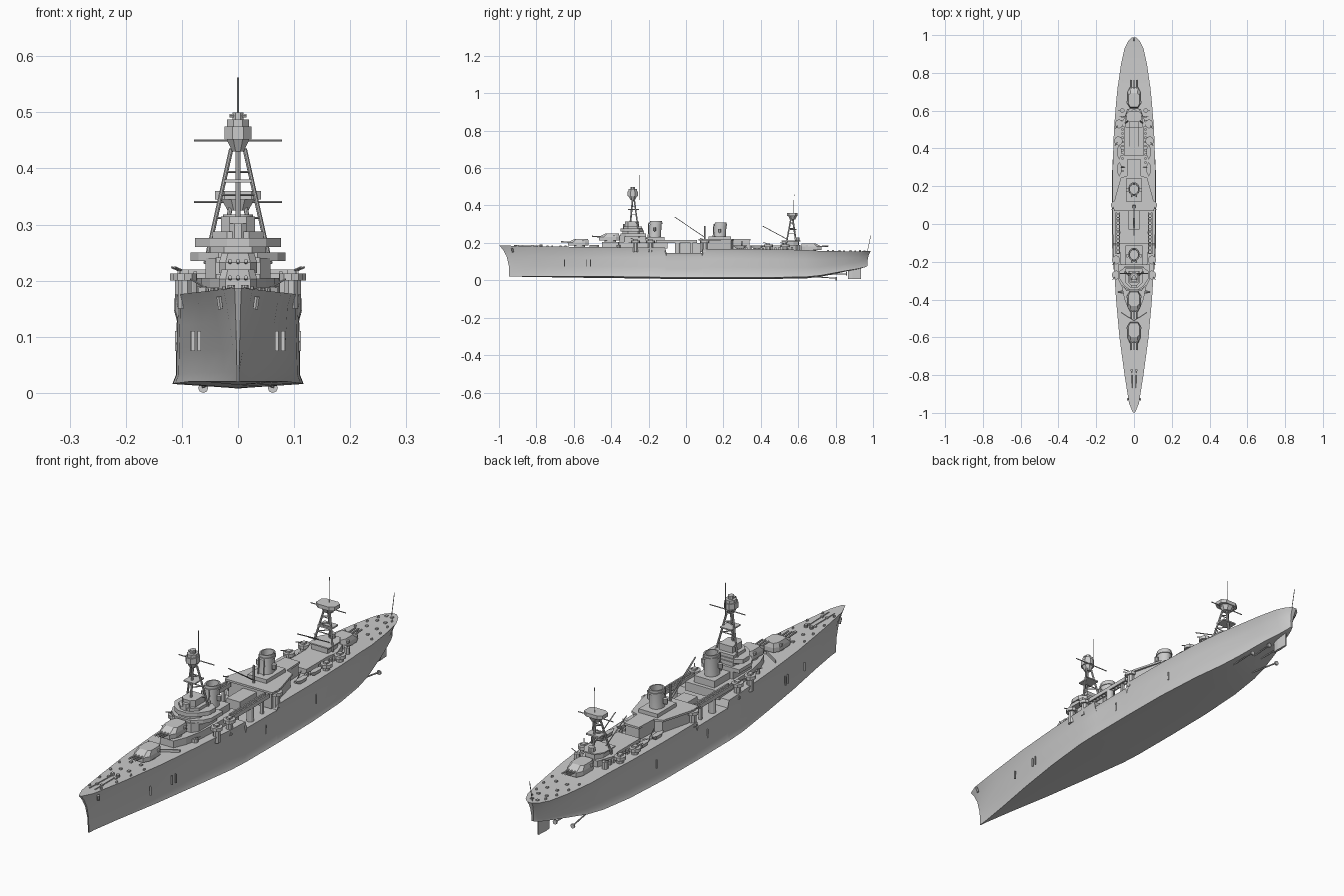
import bpy, bmesh, math, random
from mathutils import Vector
random.seed(4)

def finish(name, bm, smooth=False):
    bmesh.ops.recalc_face_normals(bm, faces=bm.faces)
    me = bpy.data.meshes.new(name)
    bm.to_mesh(me); bm.free()
    ob = bpy.data.objects.new(name, me)
    bpy.context.collection.objects.link(ob)
    if smooth:
        bpy.context.view_layer.objects.active = ob
        ob.select_set(True)
        bpy.ops.object.shade_smooth_by_angle(angle=math.radians(30))
        ob.select_set(False)
    return ob

def loft(name, rings, smooth=False):
    bm = bmesh.new()
    vs = [[bm.verts.new(p) for p in r] for r in rings]
    n = len(vs[0])
    for a, b in zip(vs, vs[1:]):
        for i in range(n):
            bm.faces.new((a[i], a[(i + 1) % n], b[(i + 1) % n], b[i]))
    bm.faces.new(vs[0]); bm.faces.new(vs[-1])
    return finish(name, bm, smooth)

def box(name, x, y, z):
    """Box from (min, max) ranges."""
    return loft(name, [[(x[0], y[0], h), (x[1], y[0], h), (x[1], y[1], h), (x[0], y[1], h)] for h in z])

def sym(half):
    return half + [(-x, y) for x, y in reversed(half)]

def prism(name, plan, z0, z1, top=1.0):
    cx = sum(p[0] for p in plan) / len(plan); cy = sum(p[1] for p in plan) / len(plan)
    return loft(name, [[(x, y, z0) for x, y in plan],
                       [(cx + (x - cx) * top, cy + (y - cy) * top, z1) for x, y in plan]])

def oval(cx, cy, rx, ry, n=12):
    return [(cx + rx * math.cos((i + .5) * math.tau / n), cy + ry * math.sin((i + .5) * math.tau / n)) for i in range(n)]

def rod(name, p, q, r=.003, n=6):
    p, q = Vector(p), Vector(q)
    rot = (q - p).to_track_quat('Z', 'Y')
    ring = [rot @ Vector((r * math.cos(i * math.tau / n), r * math.sin(i * math.tau / n), 0)) for i in range(n)]
    return loft(name, [[p + v for v in ring], [q + v for v in ring]])

# Hull stations: deck y, bottom y, deck half width, bottom half width, deck z, bottom z
stations = [(-.998, -.945, .006, .002, .187, .02), (-.95, -.91, .026, .005, .185, .02), (-.8, -.79, .05, .024, .182, .02),
            (-.6, -.6, .077, .058, .179, .02), (-.4, -.4, .095, .088, .177, .02), (-.2, -.2, .108, .112, .175, .017),
            (-.112, -.112, .112, .116, .175, .016), (-.104, -.104, .112, .116, .147, .016), (.085, .085, .114, .117, .147, .016),
            (.092, .092, .114, .117, .168, .016), (.3, .3, .113, .115, .167, .016), (.5, .5, .106, .103, .165, .016),
            (.64, .64, .095, .084, .162, .018), (.72, .72, .087, .07, .157, .026), (.85, .85, .068, .04, .155, .05),
            (.93, .92, .05, .02, .155, .062), (.97, .955, .03, .01, .156, .07), (.988, .97, .01, .004, .157, .076)]
rings = []
for yd, yb, wd, wb, zd, zb in stations:
    side = []
    for t in (0, .1, .35, .65, .85, 1):
        pinch = .006 * (0 < t < .9) * min(1, wb / .1)
        side.append((wb + (wd - wb) * t ** 1.5 - pinch, yb + (yd - yb) * t ** 3, zb + (zd - zb) * t))
    keel = (0, yb, zb - .008 * min(1, wb / .08))
    rings.append([keel] + side + [(-x, y, z) for x, y, z in reversed(side)])
loft("hull", rings, True)
rod("stern_staff", (0, .97, .155), (0, .988, .24), .0015)
prism("rudder", [(.003, .865), (.006, .89), (.003, .935), (-.003, .935), (-.006, .89), (-.003, .865)], .008, .065)
for s in (-1, 1):
    rod("propeller_shaft", (s * .04, .6, .025), (s * .062, .8, .011), .003)
    rod("propeller", (s * .062, .8, .009), (s * .062, .806, .009), .009, 8)
    rod("inner_propeller_shaft", (s * .015, .72, .03), (s * .022, .86, .035), .003)
    rod("inner_propeller", (s * .022, .855, .035), (s * .022, .861, .035), .009, 8)
    rod("anchor", (s * .034, -.93, .172), (s * .031, -.925, .15), .005)
    rod("anchor_chain", (s * .012, -.92, .186), (s * .01, -.78, .184), .002)
    for y, x in ((-.53, .08), (-.51, .082), (-.65, .069), (.02, .109), (.34, .107)):
        box("hull_ladder", (s * x - .003, s * x + .003), (y - .002, y + .002), (.075, .11))

# Main turrets
def turret(y, z, d, base):
    plan = [(.022, .06), (.034, .035), (.034, -.03), (.022, -.05)]
    top = [(.018, .028), (.029, .018), (.029, -.028), (.02, -.046)]
    levels = [(plan, 0), (plan, .018), (top, .035)]
    loft("turret", [[(px, y + d * py, z + h) for px, py in sym(o)] for o, h in levels])
    prism("barbette", oval(0, y, .03, .03, 16), base, z + .002)
    for x in (-.014, 0, .014):
        rod("main_gun", (x, y + d * .04, z + .018), (x, y + d * .098, z + .021), .0035, 8)
    for x in (-.034, .034):
        box("rangefinder_hood", (x - .005, x + .005), (y - d * .02 - .006, y - d * .02 + .006), (z + .018, z + .027))
turret(-.57, .185, -1, .17)
turret(-.405, .214, -1, .17)
turret(.665, .162, 1, .15)
prism("breakwater", [(.07, -.47), (0, -.515), (-.07, -.47), (-.07, -.464), (0, -.509), (.07, -.464)], .176, .188)

# Forward superstructure, stacked bridge levels
prism("forward_deckhouse", sym([(.03, -.45), (.05, -.4), (.065, -.33), (.075, -.1)]), .17, .205)
prism("bridge_base", sym([(.04, -.355), (.058, -.33), (.058, -.215)]), .2, .24)
prism("lower_bridge_wing", sym([(.035, -.35), (.07, -.32), (.085, -.29), (.085, -.215)]), .235, .25)
prism("bridge_tower", sym([(.025, -.34), (.05, -.31), (.05, -.225)]), .25, .265)
prism("upper_bridge_wing", sym([(.02, -.35), (.05, -.33), (.077, -.29), (.077, -.25), (.05, -.23)]), .26, .276)
prism("pilot_house", sym([(.02, -.335), (.045, -.31), (.045, -.235)]), .276, .288)
prism("bridge_roof_house", sym([(.015, -.325), (.03, -.31), (.03, -.25)]), .288, .314)
prism("bridge_director", oval(0, -.325, .016, .014, 8), .276, .302)

# Tripod masts with trellis platforms
def tripod(y, z0, z1, spread, d):
    rod("mast_pole", (0, y - d * .02, z0), (0, y, z1), .0045, 8)
    for s in (-1, 1):
        foot, head = Vector((s * spread, y + d * .035, z0)), Vector((s * .012, y + d * .008, z1))
        rod("mast_leg", foot, head, .004, 8)
        for t in (.4, .6, .8):
            a = foot.lerp(head, t)
            rod("mast_brace", a, (-a.x, a.y, a.z), .002)
            rod("mast_side_brace", a, (0, y - d * .02 * (1 - t), a.z), .002)
tripod(-.285, .23, .435, .058, 1)
prism("foretop_base", oval(0, -.285, .011, .013, 8), .43, .452, 2)
prism("foretop_house", oval(0, -.285, .026, .03, 8), .452, .475)
prism("foretop_roof", oval(0, -.285, .021, .025, 8), .475, .487)
prism("foretop_director", oval(0, -.285, .011, .013, 8), .487, .5)
rod("foretop_rangefinder", (-.015, -.29, .494), (.015, -.29, .494), .004)
rod("fore_yard", (-.078, -.262, .45), (.078, -.262, .45), .002)
rod("fore_topmast", (0, -.25, .43), (0, -.25, .562), .0014)
prism("mast_searchlight_platform", sym([(.025, -.31), (.025, -.25)]), .375, .38)
tripod(.57, .19, .335, .045, -1)
prism("maintop_base", oval(0, .57, .02, .016, 8), .325, .345, 1.6)
prism("maintop_platform", sym([(.024, .54), (.041, .552), (.041, .585), (.024, .597)]), .345, .36)
rod("main_yard", (-.078, .57, .34), (.078, .57, .34), .002)
rod("main_topmast", (0, .575, .35), (0, .578, .46), .0012)
prism("mainmast_platform", sym([(.03, .545), (.03, .59)]), .268, .274)

# Funnels with caps and hollow tops
def funnel(y, z0, z1):
    levels = [(1.1, z0), (1, z0 + .02), (1, z1 - .018), (1.12, z1 - .018), (1.12, z1 - .01), (1, z1 - .01), (1, z1), (.82, z1), (.82, z1 - .025)]
    loft("funnel", [[(px, py, z) for px, py in oval(0, y + (z - z0) * .06, .027 * k, .032 * k, 20)] for k, z in levels], True)
    for s in (-1, 1):
        rod("steam_pipe", (s * .012, y - .036, z0), (s * .012, y - .031, z1 - .01), .003)
        prism("funnel_searchlight", oval(s * .035, y, .009, .009, 8), z1 - .055, z1 - .037)
        rod("searchlight_arm", (s * .02, y, z1 - .057), (s * .042, y, z1 - .057), .003)
funnel(-.168, .2, .318)
funnel(.18, .215, .31)
prism("fore_funnel_house", sym([(.045, -.215), (.045, -.115)]), .205, .232)

# Hangar and midship well
prism("hangar", sym([(.095, .075), (.095, .12), (.065, .24), (.035, .25), (.03, .34)]), .15, .212)
prism("hangar_roof", sym([(.105, .068), (.105, .12), (.07, .245), (.037, .255), (.033, .345)]), .212, .22)
prism("funnel_house", sym([(.042, .12), (.042, .24)]), .22, .235)
prism("well_house", sym([(.03, -.03), (.03, .08)]), .145, .2)
rod("crane_post", (0, .1, .2), (0, .1, .29), .004, 8)
for s in (-1, 1):
    # Catapult on each side
    for w in (-.009, .009):
        box("catapult_rail", (s * .085 + w - .003, s * .085 + w + .003), (-.16, .06), (.2, .216))
    for k in range(12):
        box("catapult_tie", (s * .085 - .009, s * .085 + .009), (-.158 + k * .019, -.153 + k * .019), (.203, .209))
    prism("catapult_pedestal", oval(s * .085, -.045, .014, .014), .145, .2)
    box("catapult_support", (s * .085 - .006, s * .085 + .006), (.025, .035), (.145, .2))
    rod("crane_boom", (s * .005, .1, .23), (s * .001, -.06, .338), .002)
    rod("aft_boom", (s * .025, .54, .22), (s * .025, .41, .29), .0022)
    rod("boat_davit", (s * .05, .3, .167), (s * .07, .3, .21), .002)
    # Gun tubs along the sides
    for y, x, z in ((.1, .1, .2), (-.19, .095, .2), (-.27, .095, .2), (.44, .083, .178), (.53, .08, .178)):
        prism("gun_tub_base", oval(s * x, y, .013, .015, 8), .15, z)
        prism("gun_tub", oval(s * x, y, .022, .024, 10), z, z + .013)
        box("secondary_gun_mount", (s * x - .008, s * x + .008), (y - .01, y + .01), (z + .013, z + .02))
        rod("secondary_gun", (s * x, y, z + .016), (s * (x + .018), y - .025, z + .024), .002)
    # Ship's boats with pointed ends
    for y in (.29, .38):
        loft("boat", [[(s * .078 + px, y + py, z) for px, py in ((0, -.04 * k), (.011 * k, -.015), (.011 * k, .02), (0, .038 * k), (-.011 * k, .02), (-.011 * k, -.015))]
                      for k, z in ((.5, .17), (1, .186))])
    # Light guns and rails on the aft house
    for y in (.6, -.36):
        prism("light_gun_tub", oval(s * .062, y, .012, .012, 8), .16, .19)
        rod("light_gun", (s * .062, y, .19), (s * .085, y, .203), .0018)

# Aft superstructure
prism("aft_deckhouse", sym([(.05, .36), (.05, .5), (.06, .54), (.035, .61)]), .155, .187)
prism("aft_control_house", sym([(.036, .515), (.036, .575), (.02, .605)]), .187, .208)
prism("aft_control_roof", sym([(.045, .51), (.045, .58), (.024, .612)]), .208, .213)
prism("aft_director", oval(0, .595, .013, .013, 8), .213, .23)

# Deck fittings: bollards, vents and lockers
for y, w, z in ((-.9, .025, .183), (-.82, .038, .181), (-.74, .045, .18), (-.67, .055, .179), (.76, .06, .155), (.82, .055, .154), (.88, .045, .154), (.93, .03, .154)):
    for s in (-1, 1):
        prism("bollard", oval(s * w, y, .004, .006, 8), z - .003, z + .007)
        box("deck_locker", (s * w * .4 - .005, s * w * .4 + .005), (y + .02, y + .03), (z - .003, z + .006))
for k in range(14):
    y = .28 + k * .022
    for s in (-1, 1):
        h = random.uniform(.004, .013)
        box("deck_vent", (s * .06 - .005, s * .06 + .005), (y - .005, y + .006), (.16, .169 + h))
for s in (-1, 1):
    prism("capstan", oval(s * .012, -.775, .007, .007, 10), .18, .192)
